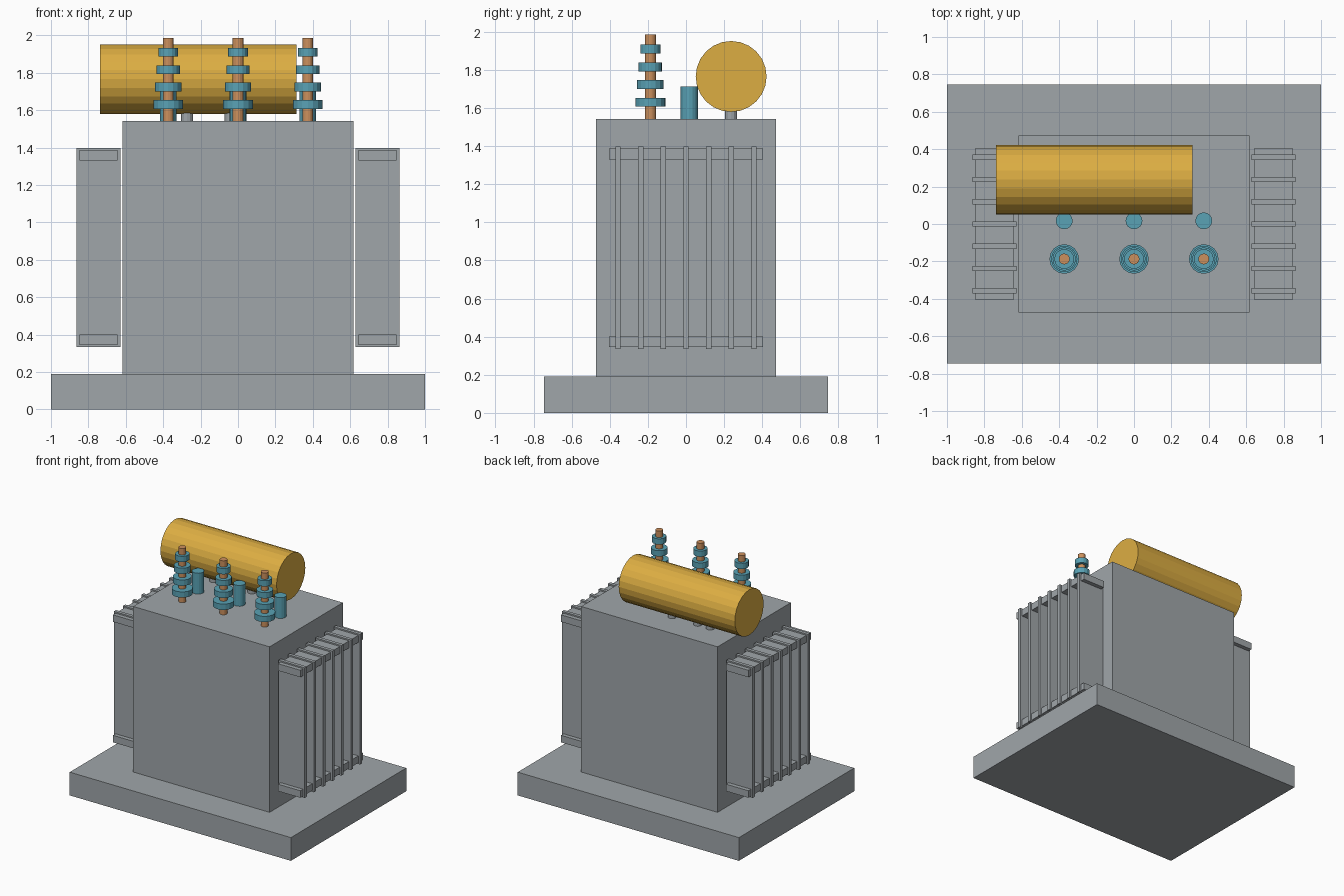
import bpy, math

if "Cube" in bpy.data.objects:
    bpy.data.objects.remove(bpy.data.objects["Cube"])


def material(name, rgb):
    m = bpy.data.materials.new(name)
    m.diffuse_color = (*rgb, 1)
    m.use_nodes = True
    m.node_tree.nodes["Principled BSDF"].inputs["Base Color"].default_value = m.diffuse_color
    return m


GREY = material("steel grey", (0.35, 0.38, 0.40))
GOLD = material("ochre yellow", (0.72, 0.42, 0.055))
TEAL = material("glazed teal", (0.10, 0.36, 0.46))
COPPER = material("copper", (0.60, 0.28, 0.11))


def box(name, x, y, z, mat):
    """Box from (min, max) pairs along each axis."""
    bpy.ops.mesh.primitive_cube_add(size=1, location=[sum(p) / 2 for p in (x, y, z)])
    o = bpy.context.object
    o.name = name
    o.scale = [p[1] - p[0] for p in (x, y, z)]
    o.data.materials.append(mat)


def cylinder(name, x, y, z0, z1, r, mat, sides=16):
    bpy.ops.mesh.primitive_cylinder_add(vertices=sides, radius=r, depth=z1 - z0,
                                        location=(x, y, (z0 + z1) / 2))
    o = bpy.context.object
    o.name = name
    o.data.materials.append(mat)
    return o


# plinth and main tank
box("plinth", (-1, 1), (-0.745, 0.745), (0, 0.19), GREY)
box("tank", (-0.617, 0.617), (-0.473, 0.473), (0.19, 1.543), GREY)

# radiator banks: seven fins joined by a top and bottom header
for side, s in (("left", -1), ("right", 1)):
    for i in range(7):
        y = (i - 3) * 0.119
        box(f"{side}_fin_{i + 1}", sorted((s * 0.627, s * 0.863)),
            (y - 0.014, y + 0.014), (0.335, 1.398), GREY)
    for end, z in (("bottom", (0.345, 0.402)), ("top", (1.33, 1.387))):
        box(f"{side}_{end}_header", sorted((s * 0.645, s * 0.848)),
            (-0.405, 0.405), z, GREY)

# oil conservator drum lying along x, on short posts
drum = cylinder("conservator", -0.2125, 0.237, 1.766 - 0.525, 1.766 + 0.525, 0.186, GOLD, 24)
drum.rotation_euler = (0, math.pi / 2, 0)
for i, x in enumerate((-0.385, -0.272, -0.04)):
    cylinder(f"conservator_post_{i + 1}", x, 0.237, 1.53, 1.62, 0.032, GREY, 12)

# high-voltage bushings with tapering sheds, low-voltage bushings behind
for i, x in enumerate((-0.373, 0, 0.373)):
    cylinder(f"high_voltage_rod_{i + 1}", x, -0.187, 1.53, 1.985, 0.029, COPPER)
    for j, r in enumerate((0.079, 0.070, 0.062, 0.053)):
        z = 1.607 + j * 0.093
        cylinder(f"shed_{i + 1}_{j + 1}", x, -0.187, z, z + 0.047, r, TEAL)
    cylinder(f"low_voltage_bushing_{i + 1}", x, 0.017, 1.53, 1.713, 0.045, TEAL)
